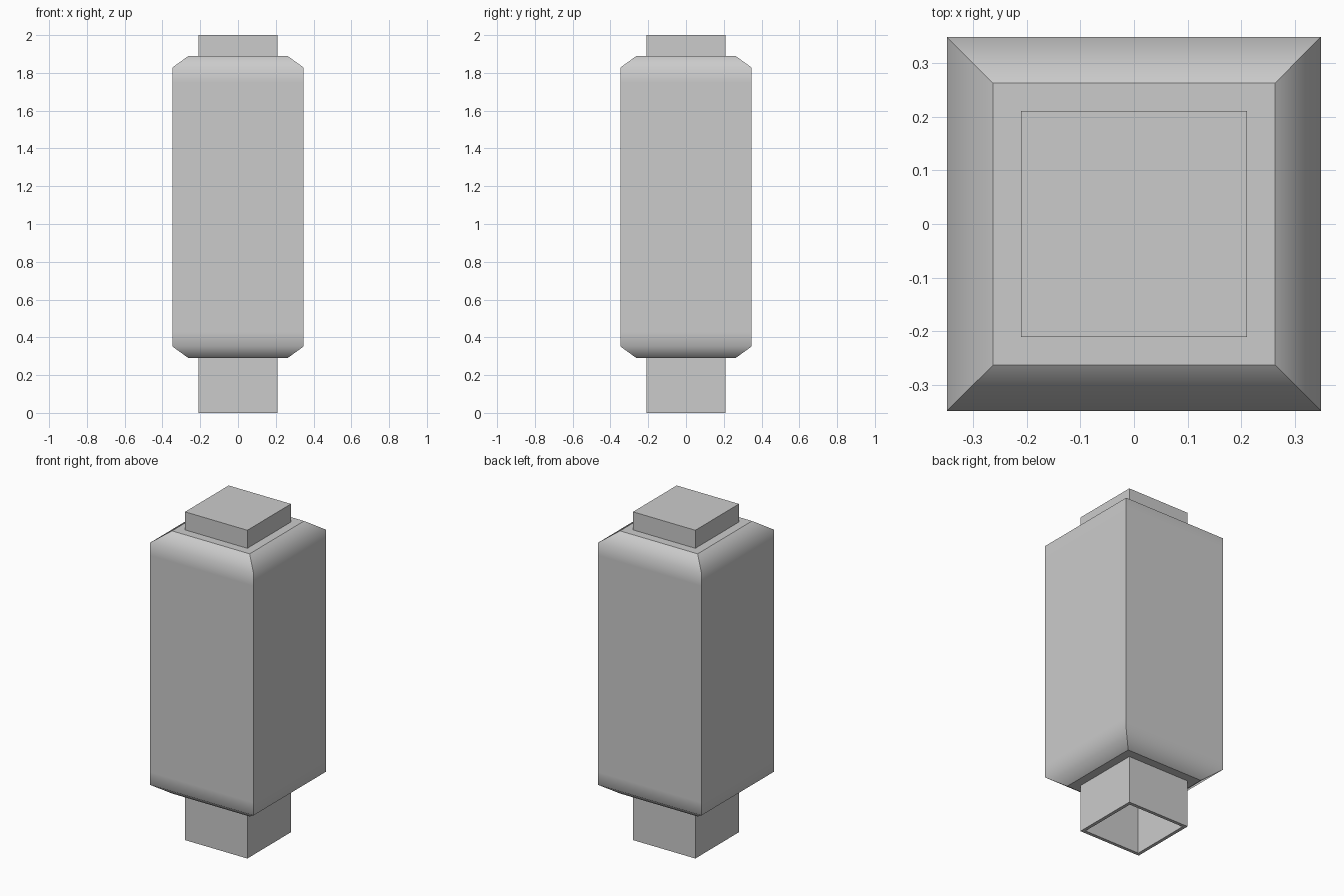
import bpy, bmesh

if "Cube" in bpy.data.objects:
    bpy.data.objects.remove(bpy.data.objects["Cube"])


def square_loft(name, rings, close_first=False, close_last=False, sharp=None, smooth=False):
    """Skin square rings given as (half width, z); 'sharp' lists ring indices kept crisp."""
    bm = bmesh.new()
    loops = [[bm.verts.new((sx * h, sy * h, z))
              for sx, sy in ((-1, -1), (1, -1), (1, 1), (-1, 1))] for h, z in rings]
    for a, b in zip(loops, loops[1:]):
        for i in range(4):
            j = (i + 1) % 4
            f = bm.faces.new((a[i], a[j], b[j], b[i]))
            f.smooth = smooth
    if close_first:
        bm.faces.new(loops[0][::-1])
    if close_last:
        bm.faces.new(loops[-1])
    # corner edges are always sharp, ring edges only where asked
    ring_of = {v: k for k, loop in enumerate(loops) for v in loop}
    for e in bm.edges:
        r0, r1 = (ring_of[v] for v in e.verts)
        e.smooth = r0 == r1 and r0 not in (sharp or [])
    mesh = bpy.data.meshes.new(name)
    bm.to_mesh(mesh)
    bm.free()
    obj = bpy.data.objects.new(name, mesh)
    bpy.context.collection.objects.link(obj)
    return obj


# Outer body: chamfered square shell, softly shaded where chamfer meets wall
square_loft("lantern_body",
            [(0.20, 0.29), (0.262, 0.29), (0.348, 0.352), (0.348, 0.43),
             (0.348, 1.75), (0.348, 1.828), (0.262, 1.89), (0.20, 1.89)],
            sharp=[1, 6], smooth=True)

# Core: square tube through the body, capped on top and open underneath
square_loft("core_tube",
            [(0.19, 1.98), (0.19, 0.0), (0.21, 0.0), (0.21, 2.0)],
            close_first=True, close_last=True, sharp=[0, 1, 2, 3])
